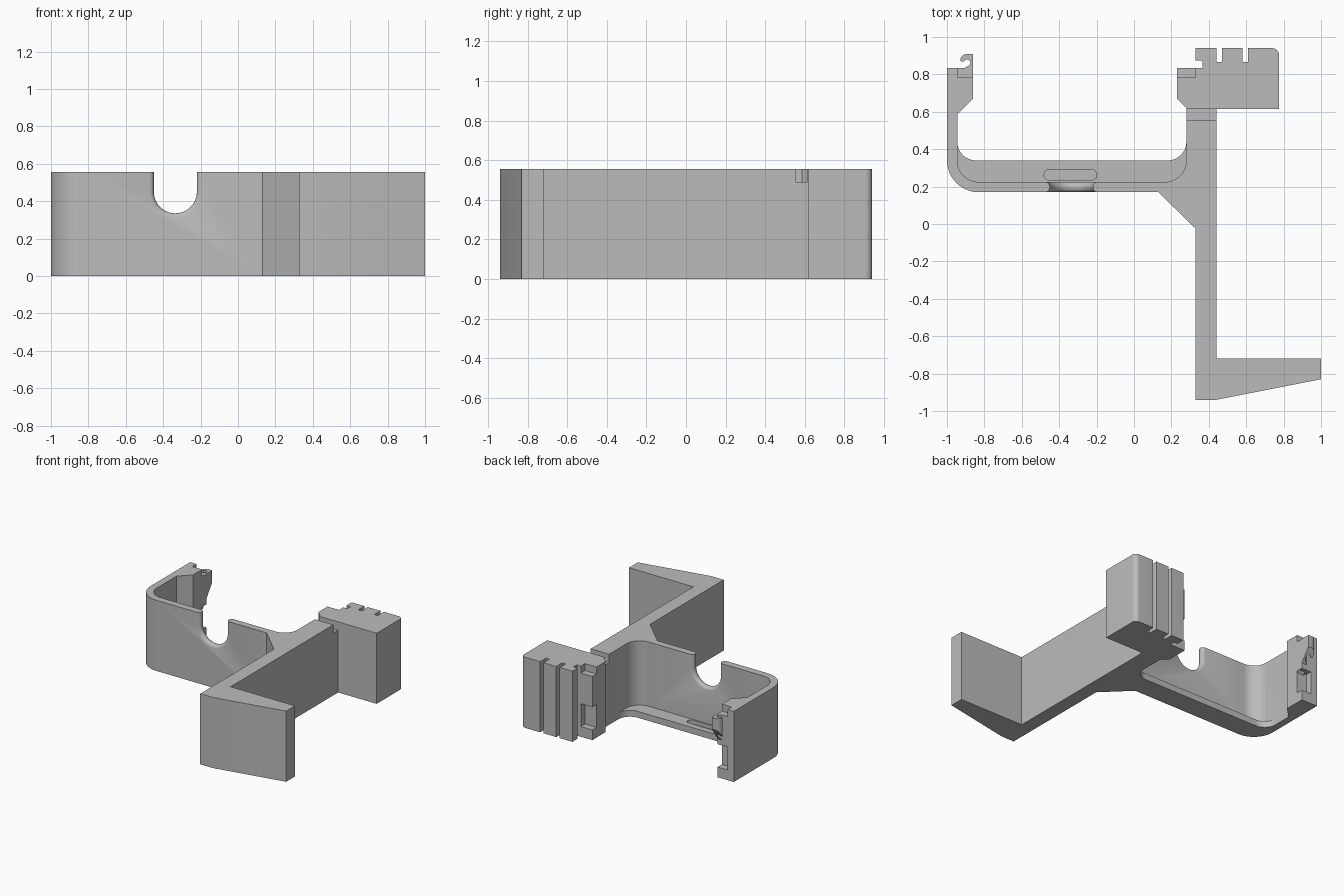
import bpy, bmesh, math

cube = bpy.data.objects.get("Cube")
if cube:
    bpy.data.objects.remove(cube, do_unlink=True)

H = 0.555
grey = bpy.data.materials.new("plain grey")
grey.use_nodes = True
colour = (0.5, 0.5, 0.5, 1)
grey.diffuse_color = colour
grey.node_tree.nodes["Principled BSDF"].inputs["Base Color"].default_value = colour


def arc(cx, cy, r, a0, a1, n=12):
    """Points along a circular arc, angles in degrees."""
    steps = [math.radians(a0 + (a1 - a0) * i / n) for i in range(n + 1)]
    return [(cx + r * math.cos(a), cy + r * math.sin(a)) for a in steps]


def loft(name, rings):
    """Closed solid through matching rings of 3D points."""
    bm = bmesh.new()
    loops = [[bm.verts.new(p) for p in ring] for ring in rings]
    n = len(loops[0])
    for a, b in zip(loops, loops[1:]):
        for i in range(n):
            j = (i + 1) % n
            bm.faces.new((a[i], a[j], b[j], b[i]))
    bm.faces.new(loops[0][::-1])
    bm.faces.new(loops[-1])
    bmesh.ops.recalc_face_normals(bm, faces=bm.faces)
    mesh = bpy.data.meshes.new(name)
    bm.to_mesh(mesh)
    bm.free()
    obj = bpy.data.objects.new(name, mesh)
    bpy.context.collection.objects.link(obj)
    mesh.materials.append(grey)
    return obj


def prism(name, outline, z0, z1):
    return loft(name, [[(x, y, z) for x, y in outline] for z in (z0, z1)])


def box(name, x0, x1, y0, y1, z0, z1):
    return prism(name, [(x0, y0), (x1, y0), (x1, y1), (x0, y1)], z0, z1)


def combine(target, tool, operation="DIFFERENCE"):
    """Apply a boolean and discard the tool."""
    tool.hide_render = True
    mod = target.modifiers.new("combine", "BOOLEAN")
    mod.operation, mod.object, mod.solver = operation, tool, "EXACT"
    bpy.ops.object.select_all(action="DESELECT")
    target.select_set(True)
    bpy.context.view_layer.objects.active = target
    bpy.ops.object.modifier_apply(modifier=mod.name)
    bpy.data.objects.remove(tool, do_unlink=True)


# Bracket: cradle, long arm, foot and slotted block in one outline
outline = [(-1, 0.835)] + arc(-0.83, 0.34, 0.17, 180, 270)
outline += [(0.13, 0.17), (0.33, -0.025), (0.33, -0.94), (0.44, -0.94),
            (1, -0.83), (1, -0.72), (0.44, -0.72), (0.44, 0.615), (0.775, 0.615)]
outline += arc(0.74, 0.905, 0.035, 0, 90, 6)
for right, left in ((0.61, 0.58), (0.47, 0.44)):
    outline += [(right, 0.94), (right, 0.865), (left, 0.865), (left, 0.94)]
outline += [(0.33, 0.94), (0.33, 0.875), (0.365, 0.875), (0.365, 0.835),
            (0.23, 0.835), (0.23, 0.67), (0.28, 0.62)]
outline += arc(0.165, 0.34, 0.115, 0, -90)
outline += arc(-0.83, 0.34, 0.115, 270, 180)
outline += [(-0.945, 0.585), (-0.86, 0.67), (-0.86, 0.835)]
bracket = prism("bracket", outline, 0, H)

# Thin shelf along the foot of the cradle wall
shelf_outline = [(-0.97, 0.44)] + arc(-0.83, 0.34, 0.14, 180, 270)
shelf_outline += arc(0.165, 0.34, 0.14, -90, 0) + [(0.305, 0.44)]
shelf_outline += arc(0.18, 0.44, 0.1, 0, -90) + arc(-0.845, 0.44, 0.1, 270, 180)
combine(bracket, prism("shelf", shelf_outline, 0, 0.05), "UNION")

# Rounded groove in the shelf
groove = arc(-0.227, 0.263, 0.028, -90, 90) + arc(-0.453, 0.263, 0.028, 90, 270)
combine(bracket, prism("groove_cutter", groove, 0.02, 0.1))

# U-shaped opening with rounded lips
rings = []
for i in range(13):
    t = -1 + i / 6
    r = 0.115 + 0.027 * (1 - math.sqrt(max(0, 1 - t * t)))
    y = 0.1975 + 0.029 * t
    u = arc(-0.335, 0.45, r, 180, 360, 24)
    u = [(-0.335 - r, 0.7)] + u + [(-0.335 + r, 0.7)]
    rings.append([(x, y, z) for x, z in u])
combine(bracket, loft("opening_cutter", rings))

# Notch beside the block
combine(bracket, box("notch_cutter", 0.2, 0.44 + 0.05, 0.555, 0.614, 0.49, 0.7))

# Stepped recesses in both clip ends
for x0, x1 in ((-0.945, -0.8), (0.18, 0.33)):
    for z0, z1 in ((0.5, 0.7), (0.08, 0.26)):
        combine(bracket, box("recess_cutter", x0, x1, 0.783, 0.9, z0, z1))
bracket.select_set(True)
bpy.ops.object.shade_smooth_by_angle(angle=math.radians(30))

# Curled hook on the clip end, with its underside sloping back to the arm
curl = [(-0.86, 0.79), (-0.86, 0.908)] + arc(-0.893, 0.873, 0.036, 90, 180, 8)
curl += [(-0.922, 0.868)] + arc(-0.893, 0.862, 0.018, 160, -60, 8) + [(-0.915, 0.83), (-0.915, 0.79)]
hook = loft("clip_hook", [
    [(x, y, 0.24 + max(0, y - 0.79) * 1.4) for x, y in curl],
    [(x, y, 0.5) for x, y in curl]])
bpy.ops.object.select_all(action="DESELECT")
hook.select_set(True)
bpy.context.view_layer.objects.active = hook
bpy.ops.object.shade_smooth_by_angle(angle=math.radians(30))
